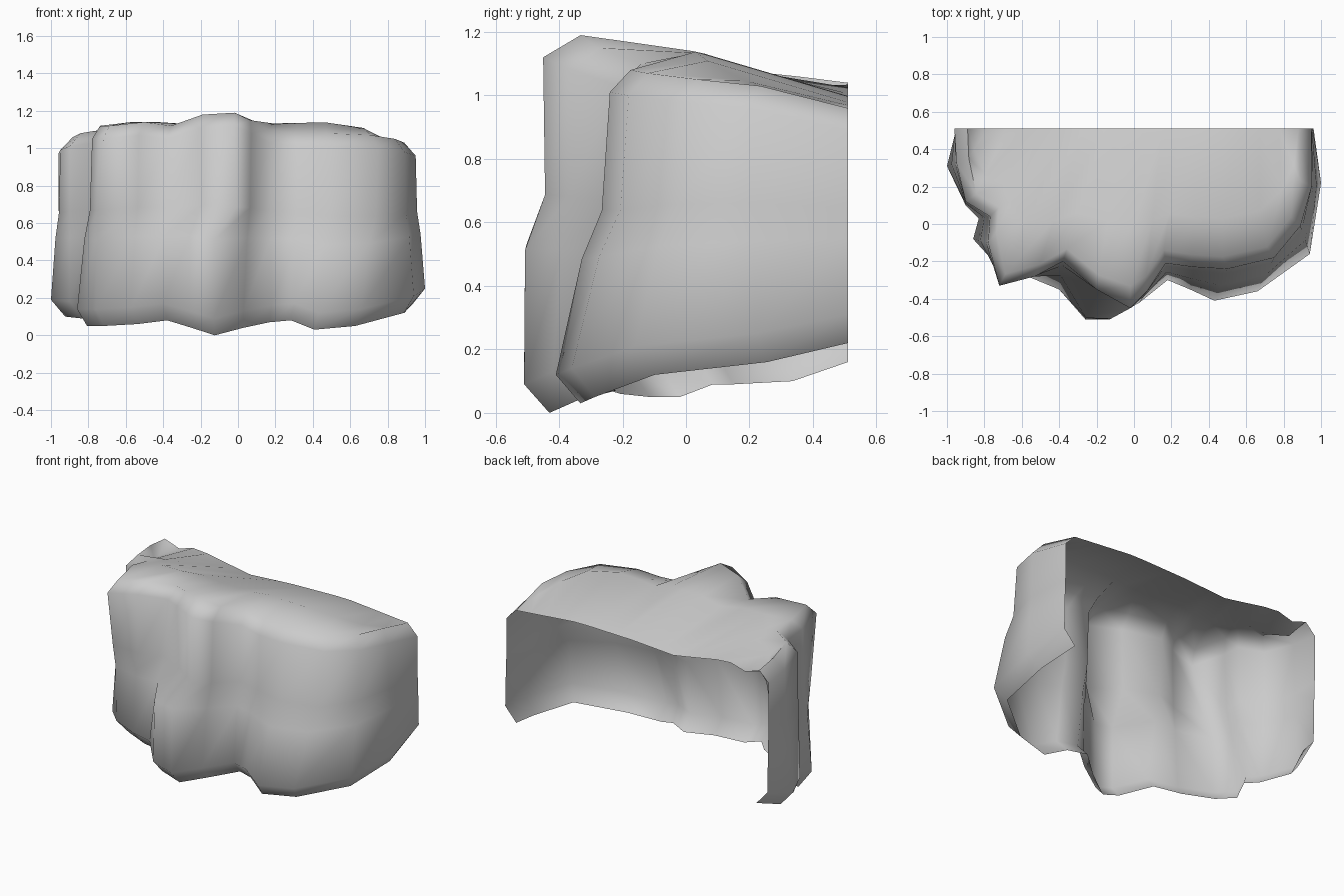
import bpy
import bmesh
import math
from mathutils import Vector

default_cube = bpy.data.objects.get("Cube")
if default_cube:
    bpy.data.objects.remove(default_cube, do_unlink=True)

BACK_Y = 0.51

# Stone colour
stone = bpy.data.materials.new("stone grey")
stone.use_nodes = True
stone.diffuse_color = (0.6, 0.6, 0.6, 1)
stone.node_tree.nodes["Principled BSDF"].inputs["Base Color"].default_value = stone.diffuse_color

# Plan outline of the cliff near the ground, from the right rear around the front
low_outline = [
    (-.95, .51), (-1, .31), (-.9, .1), (-.83, .03), (-.86, -.08), (-.76, -.18),
    (-.57, -.28), (-.4, -.35), (-.26, -.51), (-.13, -.51), (.03, -.42), (.18, -.3),
    (.3, -.35), (.43, -.41), (.66, -.36), (.94, -.16), (1, .22), (.96, .51)]

# Plan outline just below the top edge
high_outline = [
    (-.96, .51), (-.95, .33), (-.9, .12), (-.77, .04), (-.78, -.1), (-.72, -.33),
    (-.53, -.28), (-.38, -.2), (-.2, -.35), (-.02, -.45), (.07, -.36), (.17, -.21),
    (.32, -.23), (.5, -.24), (.75, -.18), (.89, -.01), (.95, .2), (.95, .51)]

# Ragged bottom and top heights of each column
bottom_heights = [.16, .1, .09, .09, .05, .05, .06, .08, .04, 0, .04, .07,
                  .08, .03, .05, .12, .16, .22]
top_heights = [1.04, 1.06, 1.08, 1.1, 1.12, 1.12, 1.14, 1.12, 1.18, 1.19, 1.15, 1.1,
               1.08, 1.08, 1.07, 1.05, 1.03, .96]

# How far the wall has moved from the low to the high outline at two mid heights
usual_blends = (0.48, 0.85)
overhang_blends = (0.1, 0.4)
buttress_blends = (0.05, 1.1)
special_blends = {5: overhang_blends, 8: buttress_blends, 9: buttress_blends}

# Rear edge of the top as x and z
rear_edge = [(-.89, 1.04), (-.8, 1), (-.66, 1.04), (-.27, .97), (.03, .99), (.43, 1), (.88, .96)]


def rear_height(x):
    """Height of the rear edge at x."""
    for (xa, za), (xb, zb) in zip(rear_edge, rear_edge[1:]):
        if x <= xb:
            return za + (zb - za) * max(0, x - xa) / (xb - xa)
    return rear_edge[-1][1]


def crest_height(x, y):
    """Height of the gently sloping top surface at a plan point."""
    return 1.14 - 0.3 * max(0, abs(x) - 0.6) - 0.22 * max(0, y - 0.02)


def inset(point, amount):
    """Move a plan point towards the middle of the rear opening."""
    inward = Vector((point.x * 0.4, BACK_Y)) - point
    return point + inward.normalized() * amount


def column(index):
    """Points of one column, from the foot, up the wall and back over the top."""
    low = Vector(low_outline[index])
    high = Vector(high_outline[index])
    bottom, top = bottom_heights[index], top_heights[index]
    foot_z, shoulder_z = bottom + 0.09, top - 0.07

    points = [inset(low, 0.08).to_3d(), low.to_3d()]
    points[0].z, points[1].z = bottom, foot_z
    # Wall, bulging low down where the buttress stands forward
    first_blend, second_blend = special_blends.get(index, usual_blends)
    for height, blend in ((0.41, first_blend), (0.58, second_blend), (1, 1)):
        point = low.lerp(high, blend).to_3d()
        point.z = foot_z + (shoulder_z - foot_z) * height
        points.append(point)
    # Rounded rim, broader on the buttress
    rim = inset(high, 0.07 + 0.4 * max(0, -high.y - 0.33)).to_3d()
    rim.z = top
    points.append(rim)
    # Top surface
    fraction = index / (len(low_outline) - 1)
    rear_x = -0.89 + 1.77 * fraction
    rear = Vector((rear_x, BACK_Y, rear_height(rear_x)))
    if rim.y > BACK_Y - 0.01:
        return points
    crest_blend = max(0.3, (0.02 - rim.y) / (BACK_Y - rim.y))
    crest = rim.lerp(rear, crest_blend)
    crest.z = crest_height(crest.x, crest.y)
    return points + [crest, rear]


# Cliff shell, open at the rear and underneath
bm = bmesh.new()
columns = [[bm.verts.new(p) for p in column(i)] for i in range(len(low_outline))]
for here, there in zip(columns, columns[1:]):
    for row in range(max(len(here), len(there)) - 1):
        corners = [side[min(r, len(side) - 1)]
                   for side, r in ((here, row), (there, row), (there, row + 1), (here, row + 1))]
        # A short end column closes the top with triangles
        bm.faces.new(list(dict.fromkeys(corners)))

mesh = bpy.data.meshes.new("rock_cliff")
bm.to_mesh(mesh)
bm.free()
mesh.materials.append(stone)
cliff = bpy.data.objects.new("rock_cliff", mesh)
bpy.context.collection.objects.link(cliff)

# Smooth shading with the sharpest creases kept
bpy.ops.object.select_all(action='DESELECT')
cliff.select_set(True)
bpy.context.view_layer.objects.active = cliff
bpy.ops.object.shade_smooth_by_angle(angle=math.radians(80))
